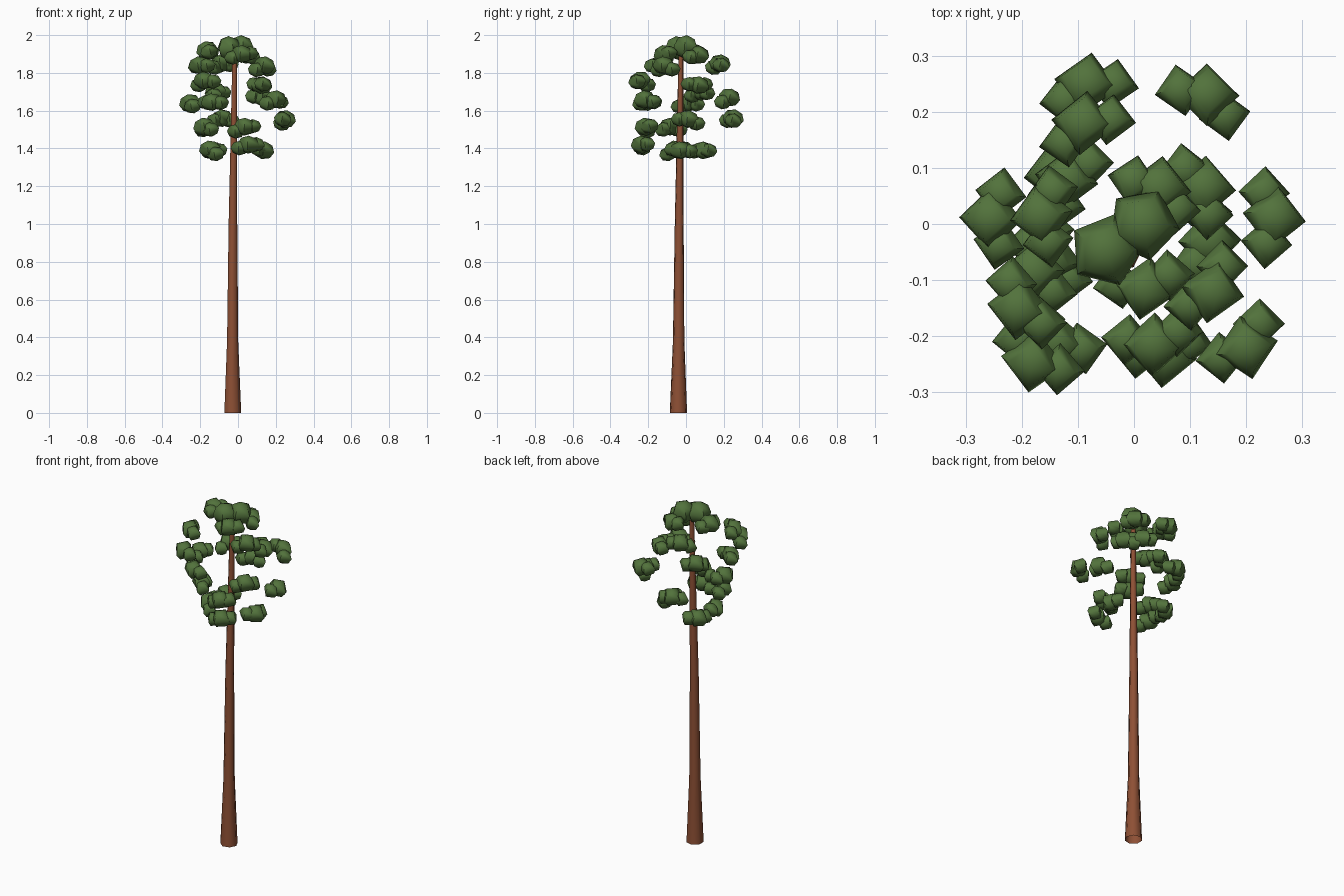
import bpy, bmesh, math, random
from mathutils import Matrix, Vector

if "Cube" in bpy.data.objects:
    bpy.data.objects.remove(bpy.data.objects["Cube"])

random.seed(4)


def make_material(name, color):
    m = bpy.data.materials.new(name)
    m.diffuse_color = (*color, 1)
    m.use_nodes = True
    m.node_tree.nodes["Principled BSDF"].inputs["Base Color"].default_value = m.diffuse_color
    return m


bark = make_material("reddish bark", (0.27, 0.08, 0.035))
leaf = make_material("pine green", (0.085, 0.17, 0.045))


def finish(bm, name, mat, angle):
    me = bpy.data.meshes.new(name)
    bm.to_mesh(me)
    bm.free()
    ob = bpy.data.objects.new(name, me)
    me.materials.append(mat)
    bpy.context.collection.objects.link(ob)
    bpy.ops.object.select_all(action='DESELECT')
    ob.select_set(True)
    bpy.context.view_layer.objects.active = ob
    bpy.ops.object.shade_smooth_by_angle(angle=math.radians(angle))
    return ob


# Trunk: flared base, slightly leaning taper (x, y, z, radius), open underneath
SIDES = 7
bm = bmesh.new()
rings = []
for x, y, z, r in [(-.030, -.040, 0, .047), (-.030, -.039, .38, .031),
                   (-.028, -.036, 1.0, .024), (-.022, -.031, 1.5, .018),
                   (-.018, -.027, 1.89, .013)]:
    rings.append([bm.verts.new((x + r * math.cos(i * math.tau / SIDES),
                                y + r * math.sin(i * math.tau / SIDES), z))
                  for i in range(SIDES)])
for a, b in zip(rings, rings[1:]):
    for i in range(SIDES):
        j = (i + 1) % SIDES
        bm.faces.new((a[i], a[j], b[j], b[i]))
bm.faces.new(rings[-1])
finish(bm, "trunk", bark, 60)


def blob(bm, pos, r, h, sides, lean, spin=0):
    """Low-poly rounded leaf mass, leaned by a given rotation."""
    rot = (lean @ Matrix.Rotation(random.uniform(-.1, .1), 4, 'X')
           @ Matrix.Rotation(spin + random.uniform(-.2, .2), 4, 'Z'))
    bmesh.ops.create_uvsphere(bm, u_segments=sides, v_segments=4, radius=1,
                              matrix=Matrix.Translation(pos) @ rot @ Matrix.Diagonal((r, r, h, 1)))


# Leaf clusters: one large mass with two smaller ones beside it, leaning outward
clusters = [
    (-.085, .25, 1.56), (-.09, .18, 1.85), (-.14, .09, 1.39), (-.12, .08, 1.70),
    (-.165, .015, 1.92), (-.255, .01, 1.64), (-.18, -.085, 1.515), (-.205, -.15, 1.84),
    (-.18, -.245, 1.76), (.13, .23, 1.67), (.125, .065, 1.735), (.045, .065, 1.895),
    (.25, .012, 1.555), (.14, -.12, 1.84), (.20, -.22, 1.66), (.035, -.215, 1.515),
    (.055, -.235, 1.42), (.135, -.03, 1.39), (.02, -.115, 1.90),
    (-.14, -.21, 1.645), (-.15, -.06, 1.395)]
for n, (x, y, z) in enumerate(clusters, 1):
    bm = bmesh.new()
    c = Vector((x, y, z))
    out = Vector((x, y, 0)).normalized()
    side = Vector((-out.y, out.x, 0))
    lean = Matrix.Rotation(.22, 4, side)
    blob(bm, c, .058, .048, 4, lean)
    for s in (-1, 1):
        p = c + side * s * .045 - out * .016
        p.z += random.uniform(-.026, .006)
        blob(bm, p, .047, .039, 4, lean)
    finish(bm, f"leaf_cluster_{n}", leaf, 60)

# Crown: two bigger masses at the tip
for name, pos, r in [("crown_left", (-.05, -.047, 1.932), .067),
                     ("crown_right", (.016, .0, 1.937), .066)]:
    bm = bmesh.new()
    blob(bm, Vector(pos), r, .063, 5, Matrix.Identity(4), -math.pi / 2)
    finish(bm, name, leaf, 60)
